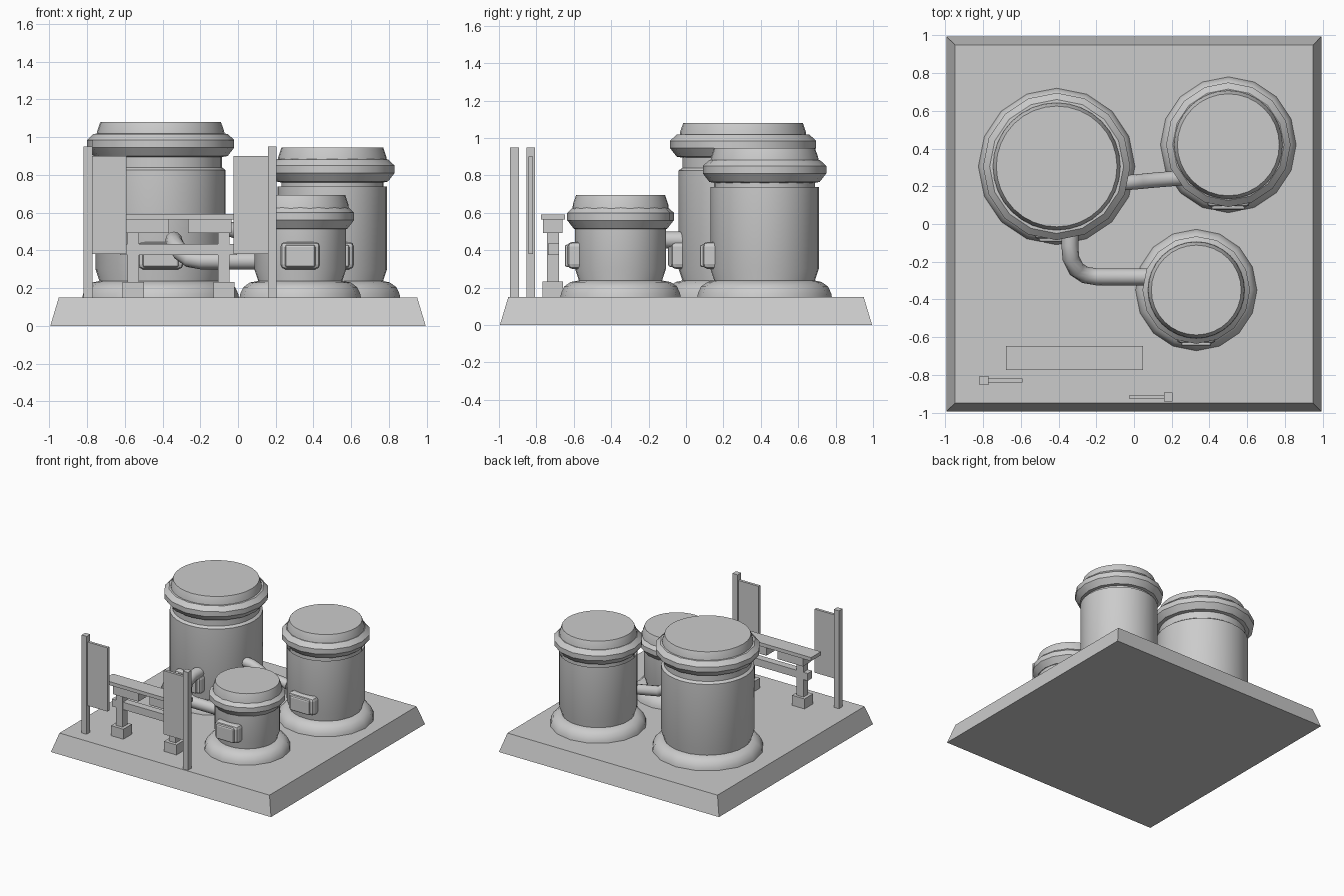
import bpy, bmesh, math
from mathutils import Vector

cube = bpy.data.objects.get("Cube")
if cube:
    bpy.data.objects.remove(cube, do_unlink=True)

grey = bpy.data.materials.new("plain_grey")
grey.use_nodes = True
grey.diffuse_color = (0.6, 0.6, 0.6, 1)
grey.node_tree.nodes["Principled BSDF"].inputs["Base Color"].default_value = (0.6, 0.6, 0.6, 1)


def finish(name, bm, smooth=False):
    bmesh.ops.recalc_face_normals(bm, faces=bm.faces)
    mesh = bpy.data.meshes.new(name)
    bm.to_mesh(mesh)
    bm.free()
    mesh.materials.append(grey)
    obj = bpy.data.objects.new(name, mesh)
    bpy.context.collection.objects.link(obj)
    if smooth:
        bpy.ops.object.select_all(action='DESELECT')
        obj.select_set(True)
        bpy.context.view_layer.objects.active = obj
        bpy.ops.object.shade_smooth_by_angle(angle=math.radians(35))
    return obj


def box(name, x, y, z, bevel=0):
    """Box from (min, max) pairs, optionally chamfered."""
    bm = bmesh.new()
    bmesh.ops.create_cube(bm, size=1)
    for v in bm.verts:
        v.co = [r[0] if c < 0 else r[1] for c, r in zip(v.co, (x, y, z))]
    if bevel:
        bmesh.ops.bevel(bm, geom=bm.edges[:], offset=bevel, segments=2,
                        profile=0.5, affect='EDGES')
    return finish(name, bm)


def lathe(name, centre, profile, sides):
    """Closed turned solid from (radius, height) points."""
    bm = bmesh.new()
    rings = []
    for r, z in profile:
        rings.append([bm.verts.new((centre[0] + r * math.cos(a), centre[1] + r * math.sin(a), z))
                      for a in (2 * math.pi * i / sides for i in range(sides))])
    for low, high in zip(rings, rings[1:]):
        for i in range(sides):
            j = (i + 1) % sides
            bm.faces.new((low[i], low[j], high[j], high[i]))
    bm.faces.new(rings[0][::-1])
    bm.faces.new(rings[-1])
    return finish(name, bm, smooth=True)


def pipe(name, points, radius, sides=12):
    """Round tube swept along a path."""
    bm = bmesh.new()
    pts = [Vector(p) for p in points]
    rings = []
    for i, p in enumerate(pts):
        d = (pts[min(i + 1, len(pts) - 1)] - pts[max(i - 1, 0)]).normalized()
        side = d.cross(Vector((0, 0, 1))).normalized()
        up = side.cross(d)
        rings.append([bm.verts.new(p + radius * (side * math.cos(a) + up * math.sin(a)))
                      for a in (2 * math.pi * k / sides for k in range(sides))])
    for a, b in zip(rings, rings[1:]):
        for i in range(sides):
            j = (i + 1) % sides
            bm.faces.new((a[i], a[j], b[j], b[i]))
    bm.faces.new(rings[0])
    bm.faces.new(rings[-1])
    return finish(name, bm, smooth=True)


def tank(name, centre, body, foot, collar, lid, top, hatch):
    """Storage tank: flared foot, bulged body, heavy collar, lid and hatch."""
    g = 0.15
    lathe(name + "_foot", centre, [(foot, g), (foot - 0.004, g + 0.02), (foot - 0.02, g + 0.055),
                                   (foot - 0.055, g + 0.08), (body - 0.02, g + 0.088)], 16)
    neck = body - 0.02
    lathe(name + "_body", centre, [(neck, g), (neck, g + 0.09), (body, g + 0.15),
                                   (body, top - 0.36 * (top - g) + 0.08),
                                   (neck, top - 0.24), (neck, top - 0.12)], 32)
    lathe(name + "_collar", centre, [(neck, top - 0.185), (collar - 0.035, top - 0.18),
                                     (collar, top - 0.135), (collar, top - 0.095),
                                     (collar - 0.035, top - 0.062), (lid - 0.01, top - 0.06)], 16)
    lathe(name + "_lid", centre, [(lid + 0.02, top - 0.1), (lid + 0.017, top - 0.05), (lid, top)], 32)
    x, y = centre
    front = y - body
    box(name + "_hatch", (x - hatch, x + hatch), (front - 0.04, front + 0.05), (0.3, 0.445), 0.025)
    box(name + "_hatch_panel", (x - hatch + 0.025, x + hatch - 0.025),
        (front - 0.055, front), (0.31, 0.43), 0.012)


# Ground slab with sloped sides
bm = bmesh.new()
bmesh.ops.create_cube(bm, size=1)
for v in bm.verts:
    half = 0.95 if v.co.z > 0 else 0.995
    v.co = (math.copysign(half, v.co.x), math.copysign(half, v.co.y), 0.15 if v.co.z > 0 else 0)
finish("ground_slab", bm)

# Three tanks
tank("large_tank", (-0.41, 0.305), 0.345, 0.415, 0.39, 0.32, 1.08, 0.12)
tank("medium_tank", (0.5, 0.42), 0.29, 0.36, 0.33, 0.27, 0.945, 0.115)
tank("small_tank", (0.33, -0.35), 0.243, 0.322, 0.285, 0.238, 0.695, 0.105)

# Connecting pipes
pipe("front_pipe", [(-0.34, 0.02, 0.455), (-0.34, -0.11, 0.455), (-0.335, -0.18, 0.435),
                    (-0.305, -0.24, 0.39), (-0.26, -0.27, 0.355), (-0.2, -0.28, 0.345),
                    (0.15, -0.28, 0.345)], 0.045)
pipe("rear_pipe", [(-0.12, 0.22, 0.52), (-0.03, 0.22, 0.51), (0.03, 0.225, 0.485),
                   (0.08, 0.23, 0.45), (0.28, 0.247, 0.42)], 0.04)

# Trestle bench
mid = -0.315
box("bench_top", (mid - 0.363, mid + 0.363), (-0.775, -0.647), (0.563, 0.592))
box("bench_rail", (mid - 0.31, mid + 0.31), (-0.738, -0.68), (0.375, 0.435))
for side, label in ((-1, "right"), (1, "left")):
    cx = mid + side * 0.24

    def span(half, at=cx):
        return (at - half, at + half)
    box("bench_foot_" + label, span(0.056), (-0.768, -0.658), (0.15, 0.232))
    box("bench_post_" + label, span(0.031), (-0.742, -0.68), (0.232, 0.5))
    box("bench_bracket_" + label, span(0.115, mid + side * 0.165), (-0.765, -0.66), (0.492, 0.563))

# Two sign boards on posts
for label, px, py, reach in (("right", -0.795, -0.83, 1), ("left", 0.182, -0.917, -1)):
    box("sign_post_" + label, (px - 0.023, px + 0.023), (py - 0.023, py + 0.023), (0.15, 0.95))
    edges = sorted((px + reach * 0.022, px + reach * 0.205))
    box("sign_board_" + label, edges, (py - 0.011, py + 0.011), (0.38, 0.9))
